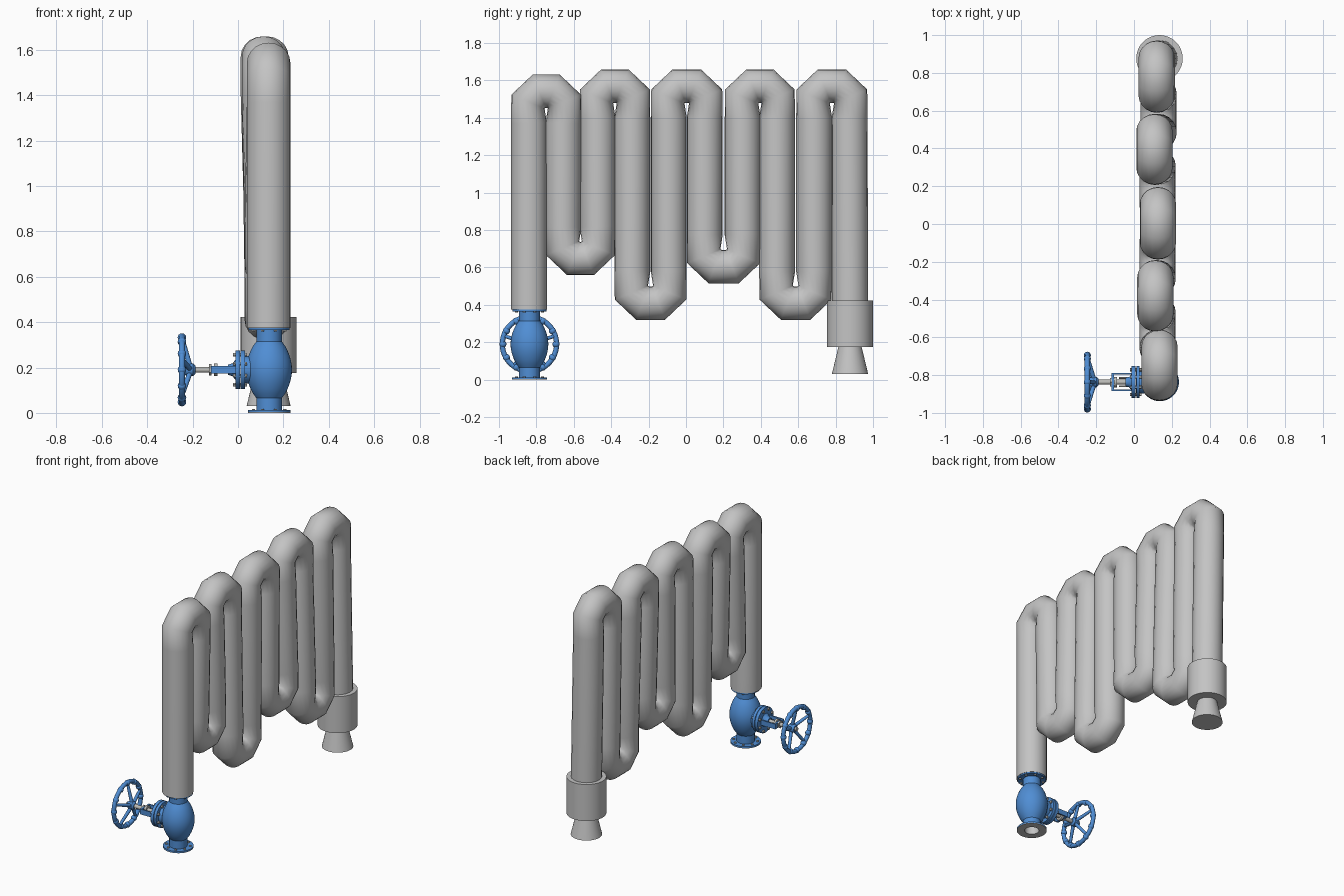
import bpy
import bmesh
import math
from mathutils import Matrix, Vector

cube = bpy.data.objects.get("Cube")
if cube:
    bpy.data.objects.remove(cube, do_unlink=True)


def material(name, rgb):
    m = bpy.data.materials.new(name)
    m.use_nodes = True
    m.diffuse_color = (*rgb, 1)
    m.node_tree.nodes["Principled BSDF"].inputs["Base Color"].default_value = (*rgb, 1)
    return m


GREY = material("pipe grey", (0.55, 0.55, 0.55))
BLUE = material("valve blue", (0.08, 0.27, 0.66))
STEEL = material("bolt steel", (0.5, 0.5, 0.48))

UP = Matrix.Identity(4)
ALONG_X = Matrix.Rotation(math.pi / 2, 4, 'Y')   # local z becomes +x
VX, VY, VZ = 0.137, -0.837, 0.19                 # centre of the valve body


def finish(name, bm, mat, place):
    bmesh.ops.recalc_face_normals(bm, faces=bm.faces)
    me = bpy.data.meshes.new(name)
    bm.to_mesh(me)
    bm.free()
    ob = bpy.data.objects.new(name, me)
    ob.matrix_world = place
    me.materials.append(mat)
    bpy.context.collection.objects.link(ob)
    smooth(ob)
    return ob


def smooth(ob, angle=35):
    bpy.ops.object.select_all(action='DESELECT')
    ob.select_set(True)
    bpy.context.view_layer.objects.active = ob
    bpy.ops.object.shade_smooth_by_angle(angle=math.radians(angle))


def lathe(name, profile, centre, mat, axis=UP, sides=40):
    """Revolve (radius, height) pairs about the local z axis."""
    bm = bmesh.new()
    verts = [bm.verts.new((r, 0, h)) for r, h in profile]
    edges = [bm.edges.new(pair) for pair in zip(verts, verts[1:])]
    bmesh.ops.spin(bm, geom=verts + edges, cent=(0, 0, 0), axis=(0, 0, 1),
                   angle=math.tau, steps=sides)
    bmesh.ops.remove_doubles(bm, verts=bm.verts, dist=1e-5)
    return finish(name, bm, mat, Matrix.Translation(centre) @ axis)


def rod(name, radius, low, high, centre, mat, axis=UP, sides=24):
    return lathe(name, [(0, low), (radius, low), (radius, high), (0, high)],
                 centre, mat, axis, sides)


def bolt_circle(name, count, ring, radius, low, high, centre, axis=UP):
    """Hexagonal bolts around a flange."""
    bm = bmesh.new()
    for i in range(count):
        a = math.tau * (i + 0.5) / count
        spot = Matrix.Translation((ring * math.cos(a), ring * math.sin(a), (low + high) / 2))
        bmesh.ops.create_cone(bm, cap_ends=True, segments=6, radius1=radius,
                              radius2=radius, depth=high - low, matrix=spot)
    finish(name, bm, STEEL, Matrix.Translation(centre) @ axis)


def box(name, size, centre, mat):
    bm = bmesh.new()
    bmesh.ops.create_cube(bm, size=1, matrix=Matrix.Diagonal((*size, 1)))
    finish(name, bm, mat, Matrix.Translation(centre))


# Serpentine pipe: each bend has its first leg y, second leg y, outer z and x
bends = [(-0.84, -0.655, 1.632, 0.135), (-0.655, -0.473, 0.558, 0.125),
         (-0.473, -0.287, 1.66, 0.113), (-0.287, -0.092, 0.32, 0.125),
         (-0.092, 0.1, 1.66, 0.127), (0.1, 0.303, 0.515, 0.125),
         (0.303, 0.487, 1.66, 0.108), (0.487, 0.685, 0.32, 0.13),
         (0.685, 0.875, 1.66, 0.12)]
path = [(0.135, -0.84, 0.375)]
for i, (a, b, z, x) in enumerate(bends):
    s = -1 if i % 2 == 0 else 1
    path += [(x, a, z + s * 0.26), (x, a - 0.005, z + s * 0.145), (x, a + 0.055, z + s * 0.09),
             (x, b - 0.055, z + s * 0.09), (x, b + 0.005, z + s * 0.145), (x, b, z + s * 0.26)]
path.append((0.135, 0.877, 0.4))

curve = bpy.data.curves.new("serpentine_pipe", 'CURVE')
curve.dimensions = '3D'
curve.bevel_depth = 0.096
curve.bevel_resolution = 8
curve.use_fill_caps = True
spline = curve.splines.new('POLY')
spline.points.add(len(path) - 1)
for point, co in zip(spline.points, path):
    point.co = (*co, 1)
pipe = bpy.data.objects.new("serpentine_pipe", curve)
curve.materials.append(GREY)
bpy.context.collection.objects.link(pipe)
bpy.ops.object.select_all(action='DESELECT')
pipe.select_set(True)
bpy.context.view_layer.objects.active = pipe
bpy.ops.object.convert(target='MESH')
smooth(bpy.context.object, 60)

# Outlet sleeve and flared nozzle
outlet = (0.135, 0.877, 0)
rod("outlet_sleeve", 0.123, 0.175, 0.423, outlet, GREY, sides=48)
lathe("outlet_nozzle", [(0, 0.03), (0.097, 0.03), (0.062, 0.176), (0, 0.176)], outlet, GREY)

# Valve body: bored, bulging casing with flanges at both ends
base = (VX, VY, 0)
bulge = [(0.056 + 0.045 * math.sin(math.pi * t / 12) ** 0.8, 0.065 + 0.25 * t / 12)
         for t in range(13)]
lathe("valve_body", [(0.045, 0.003), (0.056, 0.003)] + bulge +
      [(0.056, 0.372), (0, 0.372)], base, BLUE)
lathe("bottom_flange", [(0.045, 0.003), (0.094, 0.003), (0.094, 0.012), (0.05, 0.012)], base, BLUE)
lathe("bottom_gasket", [(0.045, 0.003), (0.045, 0), (0.094, 0), (0.094, 0.003)], base, GREY)
lathe("valve_bore", [(0.045, 0), (0.045, 0.06), (0, 0.06)], base, GREY)
rod("top_flange", 0.09, 0.366, 0.377, base, BLUE, sides=40)
bolt_circle("bottom_flange_bolts", 8, 0.075, 0.008, 0.01, 0.018, base)
bolt_circle("top_flange_bolts", 8, 0.075, 0.008, 0.358, 0.37, base)

# Bonnet: side neck, paired flanges and bolts, all on the x axis
axle = (0, VY, VZ)
rod("bonnet_neck", 0.06, 0.01, 0.09, axle, BLUE, ALONG_X, 32)
rod("body_side_flange", 0.085, 0.012, 0.03, axle, BLUE, ALONG_X, 40)
rod("bonnet_flange", 0.085, -0.012, 0.008, axle, BLUE, ALONG_X, 40)
bolt_circle("bonnet_bolts", 8, 0.071, 0.009, -0.022, 0.04, axle, ALONG_X)
lathe("bonnet_cap", [(0, -0.045), (0.022, -0.045), (0.028, -0.025), (0.045, -0.01), (0, -0.01)],
      axle, BLUE, ALONG_X)

# Yoke arms, cross bar and gland
for side, label in ((-1, "front"), (1, "back")):
    box(label + "_yoke_arm", (0.11, 0.008, 0.035), (-0.062, VY + side * 0.044, VZ), BLUE)
    rod(label + "_gland_bolt", 0.005, -0.08, -0.03, (0, VY + side * 0.022, VZ), STEEL, ALONG_X, 8)
box("yoke_bar", (0.012, 0.094, 0.035), (-0.113, VY, VZ), BLUE)
rod("gland", 0.028, -0.105, -0.09, axle, STEEL, ALONG_X)
rod("yoke_nut", 0.026, -0.127, -0.117, axle, STEEL, ALONG_X, 6)
rod("valve_stem", 0.013, -0.25, -0.02, axle, STEEL, ALONG_X)

# Handwheel: rim, grip bumps, dished spokes and hub
RIM_X, RIM_R = -0.247, 0.145
tube = [(RIM_R + 0.014 * math.cos(math.tau * t / 12), 0.014 * math.sin(math.tau * t / 12))
        for t in range(13)]
lathe("handwheel_rim", tube, (RIM_X, VY, VZ), BLUE, ALONG_X, 48)
lathe("handwheel_hub", [(0, -0.238), (0.02, -0.238), (0.028, -0.225), (0.028, -0.198),
                        (0.018, -0.188), (0, -0.188)], axle, BLUE, ALONG_X)

bumps = bmesh.new()
for i in range(12):
    turn = Matrix.Rotation(math.tau * i / 12, 4, 'X')
    bmesh.ops.create_uvsphere(bumps, u_segments=12, v_segments=8, radius=0.019,
                              matrix=turn @ Matrix.Translation((0, 0, RIM_R - 0.003)))
finish("handwheel_grips", bumps, BLUE, Matrix.Translation((RIM_X, VY, VZ)))

spokes = bmesh.new()
for i in range(5):
    turn = Matrix.Rotation(math.tau * i / 5, 4, 'X')
    start, end = Vector((0.035, 0, 0.015)), Vector((0, 0, RIM_R))
    aim = (end - start).to_track_quat('Z', 'Y').to_matrix().to_4x4()
    bmesh.ops.create_cone(spokes, cap_ends=True, segments=12, radius1=0.012, radius2=0.009,
                          depth=(end - start).length,
                          matrix=turn @ Matrix.Translation((start + end) / 2) @ aim)
finish("handwheel_spokes", spokes, BLUE, Matrix.Translation((RIM_X, VY, VZ)))
